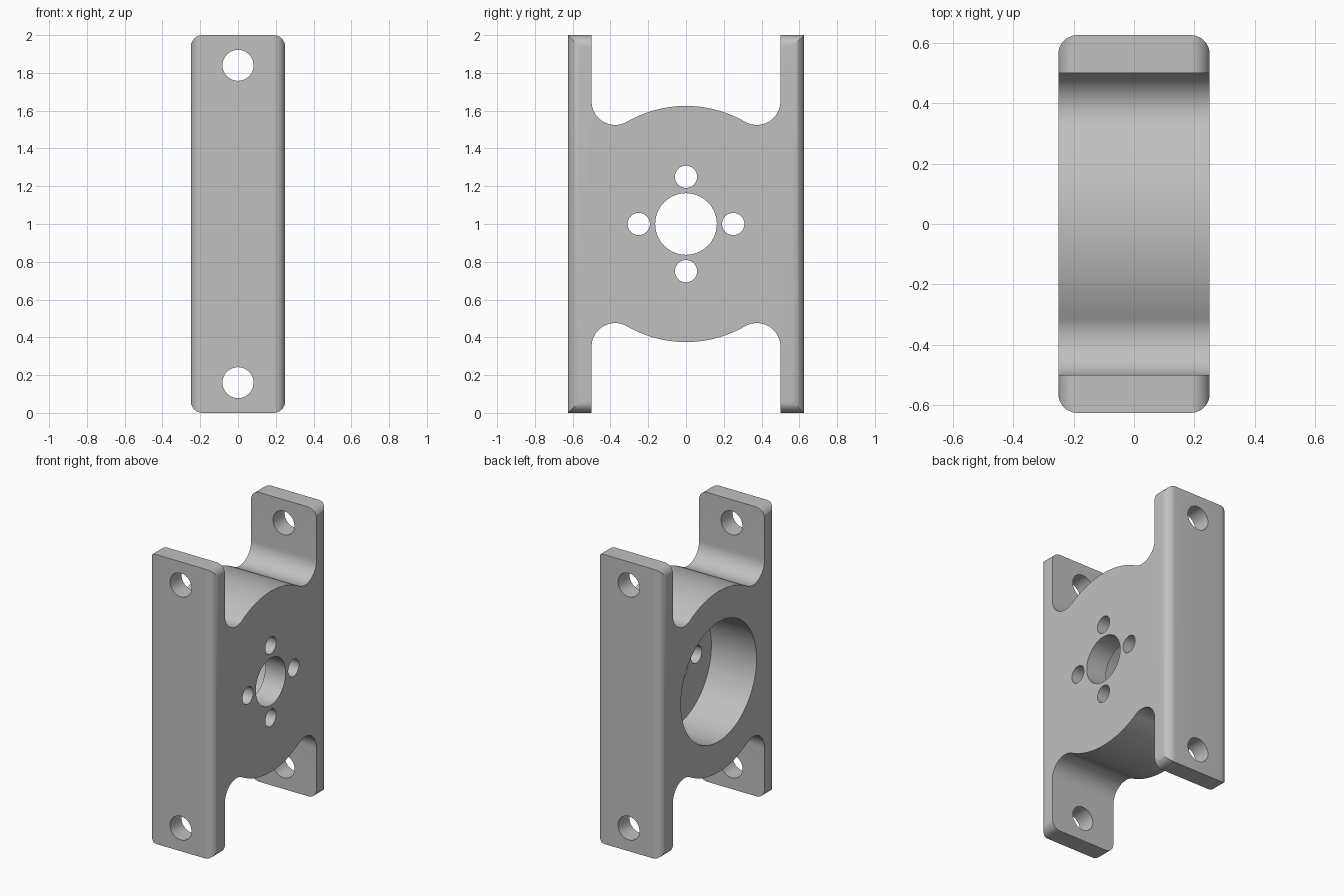
import bpy, bmesh
from math import pi, cos, sin, radians
from mathutils import Matrix

cube = bpy.data.objects.get("Cube")
if cube:
    bpy.data.objects.remove(cube, do_unlink=True)

MID = 1.0          # height of the hub centre
HALF = 0.25        # half width along x
HUB_R, FILLET_R = 0.625, 0.125
OUTER, INNER = 0.625, 0.5

grey = bpy.data.materials.new("light_grey")
grey.use_nodes = True
colour = (0.53, 0.53, 0.53, 1)
grey.diffuse_color = colour
grey.node_tree.nodes["Principled BSDF"].inputs["Base Color"].default_value = colour


def make_object(name, bm):
    bmesh.ops.recalc_face_normals(bm, faces=bm.faces)
    mesh = bpy.data.meshes.new(name)
    bm.to_mesh(mesh)
    bm.free()
    mesh.materials.append(grey)
    obj = bpy.data.objects.new(name, mesh)
    bpy.context.collection.objects.link(obj)
    return obj


def arc(cy, cz, r, start, end, n):
    angles = [radians(start + (end - start) * i / n) for i in range(n + 1)]
    return [(cy + r * cos(a), cz + r * sin(a)) for a in angles]


# Quarter outline in (y, z) about the hub centre: plate end, fillet, hub arc
fillet_z = (HUB_R + FILLET_R) * cos(radians(30))
quarter = [(OUTER, MID), (INNER, MID)]
quarter += arc(INNER - FILLET_R, fillet_z, FILLET_R, 0, -120, 20)
quarter += arc(0, 0, HUB_R, 60, 90, 14)[1:]
top = quarter + [(-y, z) for y, z in reversed(quarter[:-1])]
outline = top + [(y, -z) for y, z in reversed(top)]

# Bracket body: outline extruded across x
bm = bmesh.new()
face = bm.faces.new([bm.verts.new((-HALF, y, z + MID)) for y, z in outline])
grown = bmesh.ops.extrude_face_region(bm, geom=[face])["geom"]
bmesh.ops.translate(bm, vec=(2 * HALF, 0, 0),
                    verts=[g for g in grown if isinstance(g, bmesh.types.BMVert)])

# Rounded corners on the plate ends
corners = [e for e in bm.edges
           if all(abs(v.co.z - MID) > 0.99 for v in e.verts)
           and abs(e.verts[0].co.x - e.verts[1].co.x) < 0.01]
bmesh.ops.bevel(bm, geom=corners, offset=0.0625, offset_type='OFFSET',
                segments=10, profile=0.5, affect='EDGES')
body = make_object("motor_bracket", bm)


def drill(name, axis, centre, radius, depth, sides=48):
    """Cut a round hole along the axis."""
    cutter_bm = bmesh.new()
    turn = Matrix.Rotation(pi / 2, 4, 'Y' if axis == 'X' else 'X')
    bmesh.ops.create_cone(cutter_bm, cap_ends=True, segments=sides,
                          radius1=radius, radius2=radius, depth=depth,
                          matrix=Matrix.Translation(centre) @ turn)
    cutter = make_object(name, cutter_bm)
    cutter.hide_render = True
    mod = body.modifiers.new(name, 'BOOLEAN')
    mod.operation, mod.solver, mod.object = 'DIFFERENCE', 'EXACT', cutter
    bpy.ops.object.modifier_apply(modifier=name)
    bpy.data.objects.remove(cutter, do_unlink=True)


bpy.ops.object.select_all(action='DESELECT')
body.select_set(True)
bpy.context.view_layer.objects.active = body

# Deep pocket on the -x side, leaving a floor on the +x side
drill("pocket", 'X', (-HALF, 0, MID), 0.413, 2 * 0.345, 96)
drill("shaft_hole", 'X', (HALF, 0, MID), 0.163, 0.8, 64)
for dy, dz in ((0.25, 0), (-0.25, 0), (0, 0.25), (0, -0.25)):
    drill("screw_hole", 'X', (HALF, dy, MID + dz), 0.059, 0.8)

# Mounting holes through both plates
for z in (0.16, 1.84):
    drill("mounting_hole", 'Y', (0, 0, z), 0.082, 2)

bpy.ops.object.shade_smooth_by_angle(angle=radians(30))
